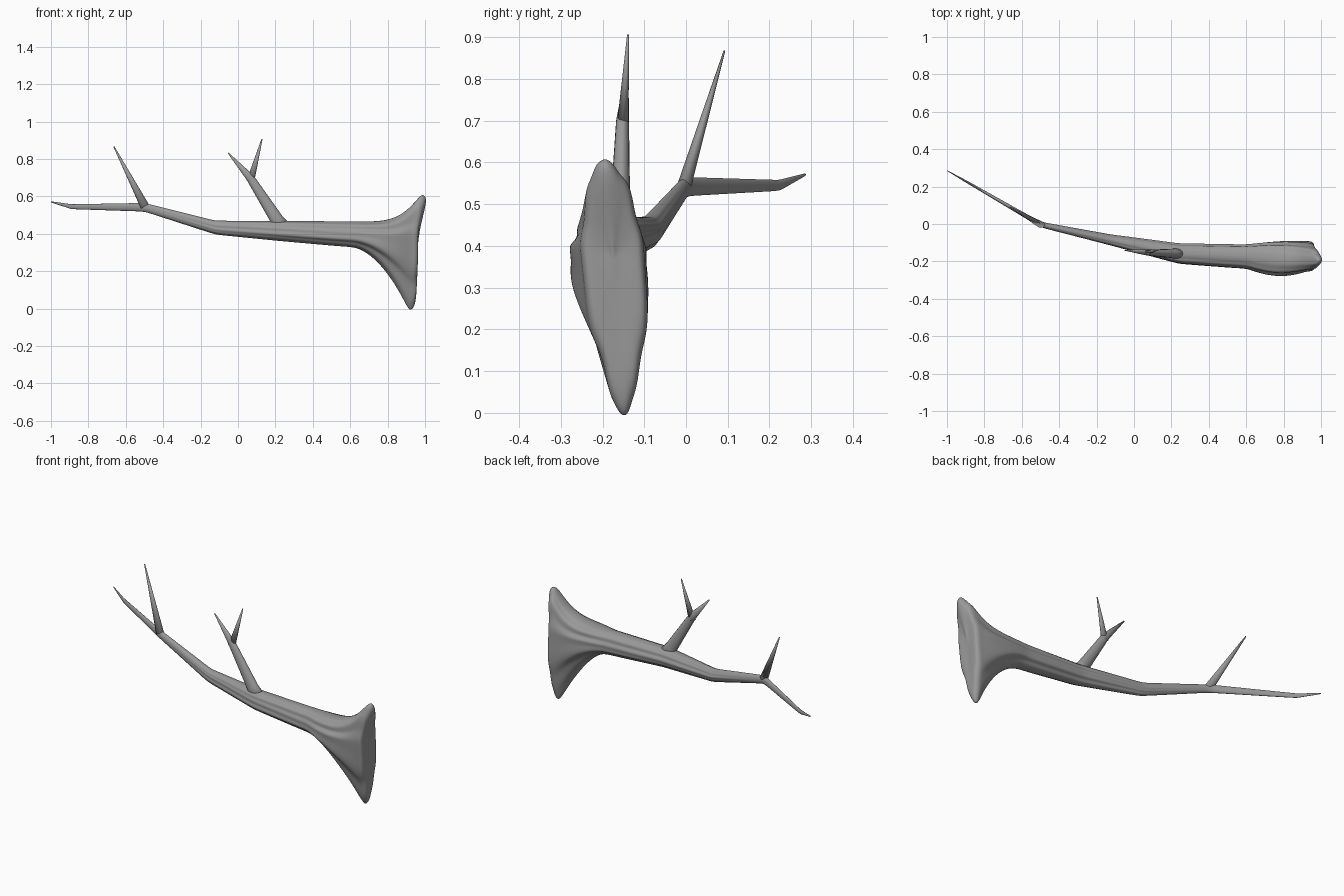
import bpy, bmesh, math
from mathutils import Vector

if "Cube" in bpy.data.objects:
    bpy.data.objects.remove(bpy.data.objects["Cube"])

# Dark bark grey
bark = bpy.data.materials.new("bark")
bark.diffuse_color = (0.32, 0.32, 0.32, 1)
bark.use_nodes = True
bark.node_tree.nodes["Principled BSDF"].inputs["Base Color"].default_value = bark.diffuse_color


def make_object(name, rings, level):
    """Skin a list of closed point rings and cap both ends."""
    bm = bmesh.new()
    loops = [[bm.verts.new(p) for p in ring] for ring in rings]
    n = len(loops[0])
    for a, b in zip(loops, loops[1:]):
        for i in range(n):
            j = (i + 1) % n
            bm.faces.new((a[i], a[j], b[j], b[i]))
    for loop in (loops[0], loops[-1]):
        c = bm.verts.new(sum((v.co for v in loop), Vector()) / n)
        for i in range(n):
            bm.faces.new((loop[i], loop[(i + 1) % n], c))
    bmesh.ops.recalc_face_normals(bm, faces=bm.faces)
    me = bpy.data.meshes.new(name)
    bm.to_mesh(me)
    bm.free()
    me.materials.append(bark)
    for p in me.polygons:
        p.use_smooth = True
    ob = bpy.data.objects.new(name, me)
    bpy.context.collection.objects.link(ob)
    if level:
        m = ob.modifiers.new("smooth", 'SUBSURF')
        m.levels = m.render_levels = level


def bark_ring(x, y, z, hy, down, up, groove, lean, sides=48):
    """Grooved oval with its own lower and upper height; the top leans out."""
    pts = []
    for i in range(sides):
        t = 2 * math.pi * i / sides
        c, s = math.cos(t), math.sin(t)
        wave = 0.6 * math.cos(5 * t + 0.6 + 1.5 * x) + 0.5 * math.cos(11 * t - 2 * x)
        ripple = 1 + groove * wave * (1 - s ** 6)
        side = c * hy * ripple * (1 - 0.3 * lean * s * s)
        top, low = max(0, s), max(0, -s)
        pts.append((x + lean * (0.052 * top ** 2 - 0.012 * low ** 2),
                    y + side - lean * (0.02 * top - 0.026 * low),
                    z + s * (up if s > 0 else down) * ripple))
    return pts


def flare_ring(u, x, k=1.0):
    """Section of the flared foot; u runs 0..1 outwards, k shrinks the end."""
    y = -0.174 - 0.012 * math.sin(math.pi * u)
    hy = 0.064 + 0.028 * math.sin(math.pi * 0.85 * u)
    z = 0.398 - 0.018 * u
    down = z - 0.330 + 0.338 * u ** 1.8
    up = 0.466 + 0.143 * u ** 5 - z
    groove = 0.07 + 0.03 * math.sin(math.pi * u)
    return bark_ring(x, y, z, hy * k, down * k, up * k, groove * k, u ** 3 * k)


# Trunk: straight runs between bends (x, y, z, half width, half height)
bends = [(-1.0, 0.286, 0.571, 0.002, 0.003),
         (-0.89, 0.223, 0.545, 0.007, 0.013),
         (-0.5, -0.003, 0.542, 0.015, 0.023),
         (-0.12, -0.087, 0.433, 0.029, 0.037),
         (0.24, -0.159, 0.415, 0.053, 0.055),
         (0.58, -0.174, 0.398, 0.064, 0.068)]
rings = []
for a, b in zip(bends, bends[1:]):
    for f in (0, 0.12, 0.5, 0.88):
        x, y, z, hy, hz = (p + (q - p) * f for p, q in zip(a, b))
        depth = 0.08 * min(1, max(0, (x + 0.45) / 0.4))
        rings.append(bark_ring(x, y, z, hy, hz, hz, depth, 0))
# Flared foot and its rounded end
rings += [flare_ring(i / 9, 0.6 + 0.325 * i / 9) for i in range(10)]
rings += [flare_ring(1, x, k) for x, k in
          ((0.940, 1), (0.954, 0.95), (0.963, 0.84), (0.964, 0.6), (0.962, 0.25))]
make_object("branch_trunk", rings, 2)


def twig(name, points, sides=16):
    """Tapered twig from points of x, y, z, radius."""
    P = [Vector(p[:3]) for p in points]
    out = []
    for k, p in enumerate(points):
        d = (P[min(k + 1, len(P) - 1)] - P[max(k - 1, 0)]).normalized()
        v = Vector((0, 1, 0))
        v = (v - d * v.dot(d)).normalized()
        u = d.cross(v)
        out.append([P[k] + p[3] * (u * math.cos(a) + v * (0.7 * math.sin(a)))
                    for a in (2 * math.pi * i / sides for i in range(sides))])
    make_object(name, out, 0)


# Side twigs
twig("outer_twig", [(-0.497, -0.004, 0.545, 0.024), (-0.664, 0.092, 0.867, 0.003)])
twig("forked_twig", [(0.25, -0.158, 0.41, 0.05), (0.205, -0.158, 0.48, 0.035),
                     (0.065, -0.152, 0.70, 0.022), (-0.052, -0.140, 0.832, 0.003)])
twig("fork_tip", [(0.066, -0.152, 0.68, 0.021), (0.128, -0.139, 0.906, 0.003)])
